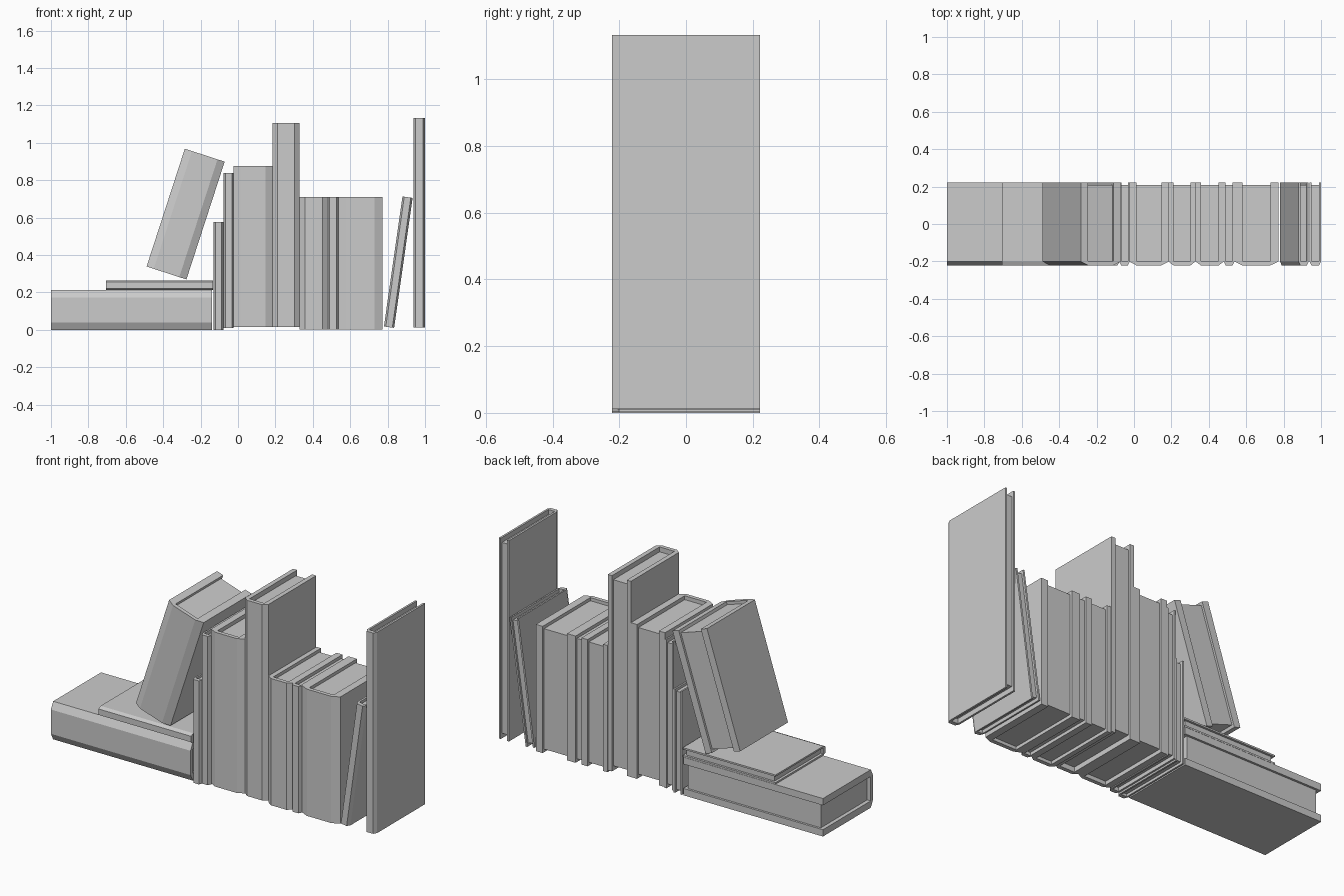
import bpy, bmesh, math
from mathutils import Matrix

if "Cube" in bpy.data.objects:
    bpy.data.objects.remove(bpy.data.objects["Cube"])

D = 0.221  # half depth of every book


def prism(bm, profile, z0, z1):
    """Extrude a closed xy profile from z0 to z1."""
    face = bm.faces.new([bm.verts.new((x, y, z0)) for x, y in profile])
    new = bmesh.ops.extrude_face_region(bm, geom=[face])["geom"]
    bmesh.ops.translate(bm, vec=(0, 0, z1 - z0),
                        verts=[v for v in new if isinstance(v, bmesh.types.BMVert)])


def make_object(name, profile, z0, z1, matrix):
    bm = bmesh.new()
    prism(bm, profile, z0, z1)
    bmesh.ops.recalc_face_normals(bm, faces=bm.faces[:])
    mesh = bpy.data.meshes.new(name)
    bm.to_mesh(mesh)
    bm.free()
    obj = bpy.data.objects.new(name, mesh)
    obj.matrix_world = matrix
    bpy.context.collection.objects.link(obj)
    return obj


def book(name, cx, cz, w, h, tilt=0.0):
    """Book centred on (cx, 0, cz); spine faces -y; tilt in degrees about y."""
    m = Matrix.Translation((cx, 0, cz)) @ Matrix.Rotation(math.radians(tilt), 4, 'Y')
    a, t = w / 2, 0.18 * w
    b = a - t
    # U-shaped cover with a chamfered spine
    cover = [(-a, D), (-a, -D + 0.02), (-b, -D), (b, -D), (a, -D + 0.02), (a, D),
             (b, D), (b, -D + 0.022), (-b, -D + 0.022), (-b, D)]
    make_object(name + "_cover", cover, -h / 2, h / 2, m)
    # page block, inset at both ends and at the open edge
    y0, y1, inset = -D + 0.022, D - 0.012, 0.025 * h
    pages = [(-b, y0), (b, y0), (b, y1), (-b, y1)]
    make_object(name + "_pages", pages, -h / 2 + inset, h / 2 - inset, m)


# upright books: x min, x max, z min, z max
upright = [(-0.13, -0.078, 0.0, 0.577), (-0.078, -0.023, 0.01, 0.84),
           (-0.025, 0.185, 0.015, 0.876), (0.185, 0.328, 0.015, 1.107),
           (0.33, 0.48, 0.003, 0.71), (0.48, 0.537, 0.003, 0.71),
           (0.537, 0.772, 0.003, 0.71), (0.938, 1.0, 0.012, 1.132)]
for i, (x0, x1, z0, z1) in enumerate(upright, 1):
    book(f"upright_book_{i}", (x0 + x1) / 2, (z0 + z1) / 2, x1 - x0, z1 - z0)

# books lying flat
book("flat_thick_book", -0.569, 0.106, 0.212, 0.862, 90)
book("flat_thin_book", -0.421, 0.239, 0.052, 0.572, 90)

# leaning books
book("leaning_thick_book", -0.28, 0.619, 0.224, 0.662, 18)
book("leaning_thin_book", 0.857, 0.362, 0.055, 0.702, 8.1)
